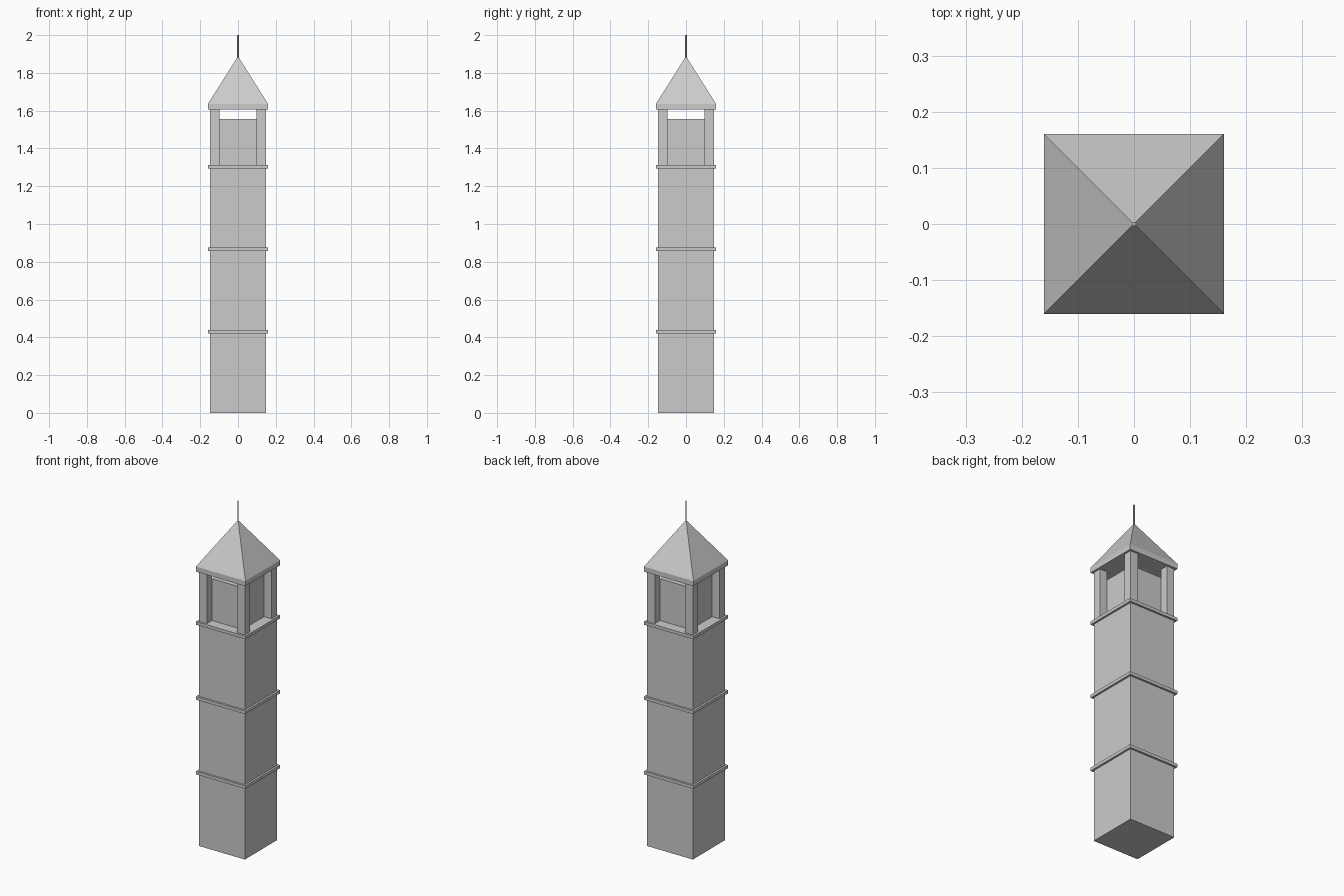
import bpy
import bmesh

if "Cube" in bpy.data.objects:
    bpy.data.objects.remove(bpy.data.objects["Cube"])


def finish(name, bm):
    bmesh.ops.recalc_face_normals(bm, faces=bm.faces)
    mesh = bpy.data.meshes.new(name)
    bm.to_mesh(mesh)
    bm.free()
    obj = bpy.data.objects.new(name, mesh)
    bpy.context.collection.objects.link(obj)
    return obj


def box(name, half, z0, z1, x=0.0, y=0.0):
    bm = bmesh.new()
    bmesh.ops.create_cube(bm, size=1.0)
    for v in bm.verts:
        v.co.x = x + v.co.x * 2 * half
        v.co.y = y + v.co.y * 2 * half
        v.co.z = z0 if v.co.z < 0 else z1
    return finish(name, bm)


BODY, LEDGE = 0.148, 0.16
LEDGE_H = 0.018

# Square shaft with three string courses
box("shaft", BODY, 0.0, 1.30)
for i, z in enumerate((0.42, 0.857, 1.295)):
    box(f"ledge_{i + 1}", LEDGE, z, z + LEDGE_H)

# Belfry: inner core and four corner posts
FLOOR, EAVES = 1.313, 1.605
box("belfry_core", 0.10, FLOOR, 1.557)
post = 0.0248
for sx in (-1, 1):
    for sy in (-1, 1):
        side = ("front" if sy < 0 else "back") + ("_left" if sx < 0 else "_right")
        box(f"{side}_post", post, FLOOR, EAVES,
            sx * (BODY - post), sy * (BODY - post))

# Pyramid roof with its vertical eaves, extruded then collapsed to a point
bm = bmesh.new()
rings = [[bm.verts.new((sx * LEDGE, sy * LEDGE, z))
          for sx, sy in ((-1, -1), (1, -1), (1, 1), (-1, 1))]
         for z in (EAVES, 1.635)]
apex = bm.verts.new((0, 0, 1.888))
bm.faces.new(rings[0][::-1])
for i in range(4):
    j = (i + 1) % 4
    bm.faces.new((rings[0][i], rings[0][j], rings[1][j], rings[1][i]))
    bm.faces.new((rings[1][i], rings[1][j], apex))
finish("roof", bm)

# Thin spire rod
bpy.ops.mesh.primitive_cylinder_add(vertices=8, radius=0.004, depth=0.12,
                                    location=(0, 0, 1.94))
bpy.context.object.name = "spire_rod"
